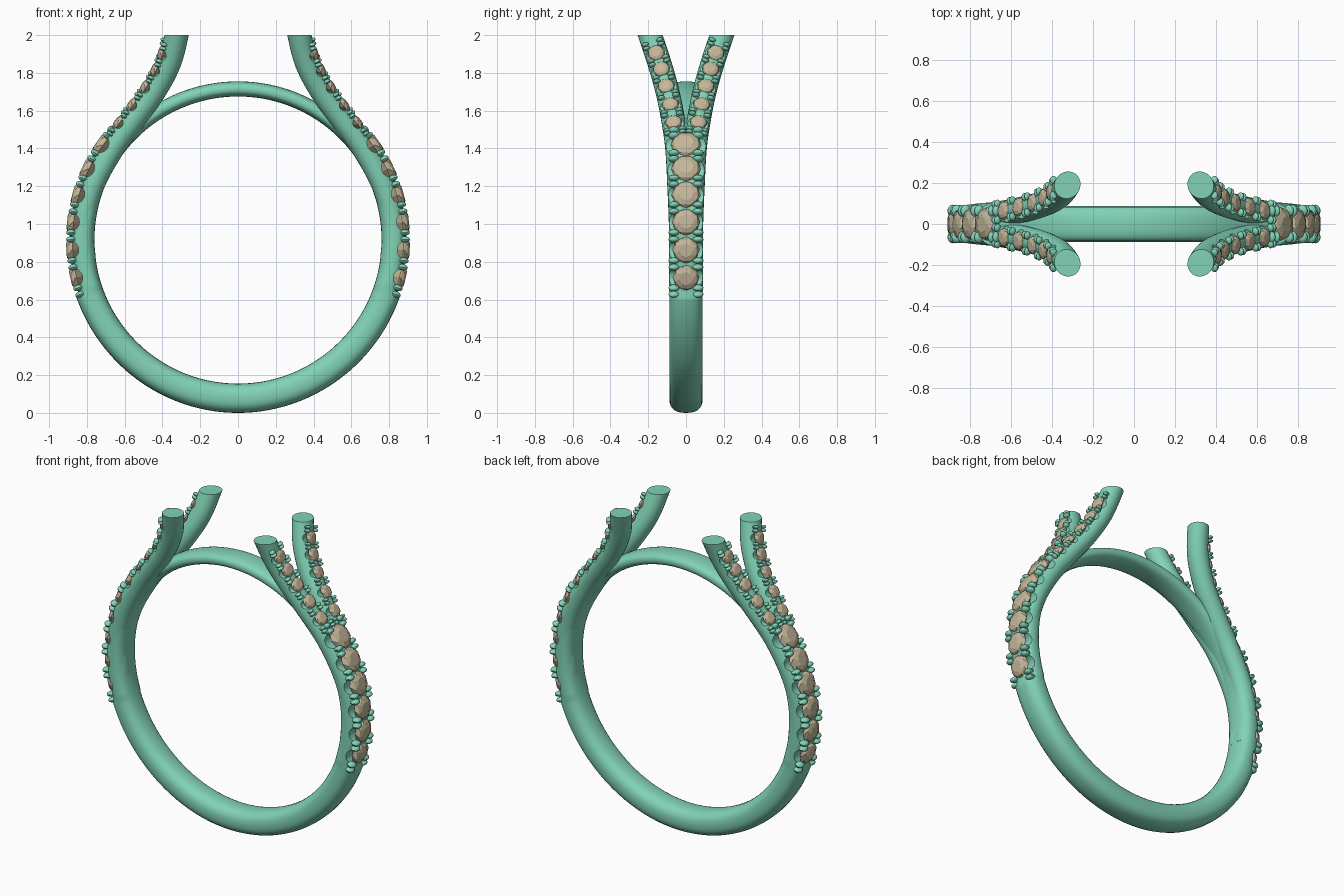
import bpy, bmesh, math
from mathutils import Vector, Matrix

if "Cube" in bpy.data.objects:
    bpy.data.objects.remove(bpy.data.objects["Cube"])

CZ, RI = 0.915, 0.76          # ring centre height, finger radius
X = Vector((1, 0, 0))


def material(name, color):
    m = bpy.data.materials.new(name)
    m.diffuse_color = color
    m.use_nodes = True
    m.node_tree.nodes["Principled BSDF"].inputs["Base Color"].default_value = m.diffuse_color
    return m


METAL = material("metal", (0.22, 0.65, 0.47, 1))
STONE = material("stone", (0.55, 0.47, 0.32, 1))


def make_object(name, bm, mat=None):
    bmesh.ops.recalc_face_normals(bm, faces=bm.faces)
    me = bpy.data.meshes.new(name)
    bm.to_mesh(me)
    bm.free()
    ob = bpy.data.objects.new(name, me)
    bpy.context.collection.objects.link(ob)
    if mat:
        me.materials.append(mat)
    return ob


def loft(bm, rings, closed=False):
    loops = [[bm.verts.new(p) for p in r] for r in rings]
    n = len(loops[0])
    for i in range(len(loops) if closed else len(loops) - 1):
        a, b = loops[i], loops[(i + 1) % len(loops)]
        for j in range(n):
            bm.faces.new((a[j], a[(j + 1) % n], b[(j + 1) % n], b[j]))
    if not closed:
        bm.faces.new(loops[0])
        bm.faces.new(loops[-1])


def frame(pos, t, n, b):
    m = Matrix((t, b, n)).transposed().to_4x4()
    m.translation = pos
    return m


def boolean(ob, cutter):
    m = ob.modifiers.new("settings", 'BOOLEAN')
    m.operation, m.solver, m.object = 'DIFFERENCE', 'EXACT', cutter
    cutter.hide_render = True
    cutter.hide_viewport = False


def mirror(ob, x=True, y=False):
    m = ob.modifiers.new("mirror", 'MIRROR')
    m.use_axis = (x, y, False)
    m.use_mirror_merge = False


def finish(ob, smooth=True):
    # bake modifiers, then smooth shade with sharp cut edges
    dg = bpy.context.evaluated_depsgraph_get()
    me = bpy.data.meshes.new_from_object(ob.evaluated_get(dg))
    ob.modifiers.clear()
    ob.data = me
    if smooth:
        bpy.ops.object.select_all(action='DESELECT')
        bpy.context.view_layer.objects.active = ob
        ob.select_set(True)
        bpy.ops.object.shade_smooth_by_angle(angle=math.radians(40))


# Arm centre line: smooth curve through a few points
PTS = [Vector(p) for p in ((.815, .026, .80), (.824, .028, 1.0), (.773, .036, 1.2),
       (.665, .047, 1.4), (.555, .068, 1.55), (.445, .098, 1.7),
       (.365, .14, 1.85), (.325, .19, 2.0), (.305, .23, 2.12))]
path = []
for i in range(len(PTS) - 1):
    p0, p1, p2, p3 = (PTS[max(i - 1, 0)], PTS[i], PTS[i + 1], PTS[min(i + 2, len(PTS) - 1)])
    for k in range(10):
        u = k / 10
        path.append(p1 * (2*u**3 - 3*u*u + 1) + p2 * (3*u*u - 2*u**3)
                    + (p2 - p0) * .5 * (u**3 - 2*u*u + u) + (p3 - p1) * .5 * (u**3 - u*u))
path.append(PTS[-1])


def arm_frame(i):
    t = (path[min(i + 1, len(path) - 1)] - path[max(i - 1, 0)]).normalized()
    n = (X - t * X.dot(t)).normalized()
    return frame(path[i], t, n, n.cross(t))


def arm_at(z, lift):
    i = min(range(len(path)), key=lambda k: abs(path[k].z - z))
    m = arm_frame(i)
    m.translation += m.col[2].xyz * lift + m.col[0].xyz * ((z - path[i].z) / m.col[0].z)
    return m


def ring_at(deg, r):
    a = math.radians(deg)
    e = Vector((math.cos(a), 0, math.sin(a)))
    t = Vector((-e.z, 0, e.x))
    return frame(e * r + Vector((0, 0, CZ)), t, e, e.cross(t))


# Band: variable rounded section swept round the finger
def lerp(a, b, u):
    u = max(0, min(1, u))
    return a + (b - a) * u * u * (3 - 2 * u)


bm = bmesh.new()
rings = []
for i in range(240):
    a = i * 1.5
    el = math.degrees(math.asin(math.sin(math.radians(a))))
    if el < -18.2:
        th, hw = lerp(.155, .148, (el + 90) / 70), .088
    else:
        th, hw = lerp(.13, .08, (el - 36) / 18), lerp(.091, .083, (el - 30) / 20)
    m = ring_at(a, RI + th / 2)
    ring = []
    for k in range(28):
        c, s = math.cos(k * math.tau / 28), math.sin(k * math.tau / 28)
        ring.append(m @ Vector((0, math.copysign(abs(s) ** .8, s) * hw,
                                math.copysign(abs(c) ** .8, c) * th / 2)))
    rings.append(ring)
loft(bm, rings, closed=True)
band = make_object("band", bm, METAL)

# Split arm: round rod trimmed flat at the top
bm = bmesh.new()
loft(bm, [[arm_frame(i) @ Vector((0, math.cos(k * math.tau / 24) * .063, math.sin(k * math.tau / 24) * .063))
           for k in range(24)] for i in range(len(path))])
cut = bmesh.ops.bisect_plane(bm, geom=bm.verts[:] + bm.edges[:] + bm.faces[:],
                             plane_co=(0, 0, 2), plane_no=(0, 0, 1), clear_outer=True)
bmesh.ops.holes_fill(bm, edges=[e for e in bm.edges if e.is_boundary])
arm = make_object("split_arms", bm, METAL)

# Stone seats: large on the shank, small on the arm
STEP = 9.6
main = [(-13 + STEP * i, .071 + (.002 * i)) for i in range(6)]
small_z = [1.505, 1.60, 1.70, 1.795, 1.89]


def cutter(name, mats, rad, length):
    bm = bmesh.new()
    for m in mats:
        bmesh.ops.create_cone(bm, cap_ends=True, segments=20, radius1=rad, radius2=rad, depth=length,
                              matrix=m @ Matrix.Rotation(math.pi / 2, 4, 'X'))
    return make_object(name, bm)


main_cut = cutter("shank_seat_cutter", [ring_at(d, .895) for d, r in main], .05, .3)
arm_cut = cutter("arm_seat_cutter", [arm_at(z, .062) for z in small_z], .03, .15)
boolean(arm, main_cut)
boolean(arm, arm_cut)
mirror(arm, True, True)
finish(arm)
mirror(main_cut)
boolean(band, main_cut)
finish(band)


# Faceted stones
def gem(bm, m, r):
    rings = []
    for f, h, off in ((.5, 0, 0), (.84, -.14, .5), (1, -.38, 0), (1, -.46, 0), (.1, -1.05, 0)):
        rings.append([m @ Vector((math.cos((k + off) * math.pi / 4) * r * f,
                                  math.sin((k + off) * math.pi / 4) * r * f, h * r)) for k in range(8)])
    loft(bm, rings)


bm = bmesh.new()
for d, r in main:
    gem(bm, ring_at(d, .91), r)
ob = make_object("shank_stones", bm, STONE)
mirror(ob)
finish(ob, False)
bm = bmesh.new()
for z in small_z:
    gem(bm, arm_at(z, .074), .046)
ob = make_object("arm_stones", bm, STONE)
mirror(ob, True, True)
finish(ob, False)


# Paired prongs gripping neighbouring stones
def prongs(bm, m, side, split, size):
    for s in (-1, 1):
        for q in (-1, 1):
            bmesh.ops.create_uvsphere(bm, u_segments=10, v_segments=8, radius=1, matrix=m @
                Matrix.Translation((q * split, s * side, 0)) @ Matrix.Diagonal((*size, 1)))


bm = bmesh.new()
for i in range(7):
    prongs(bm, ring_at(-13 + STEP * (i - .5), .884), .064, .018, (.017, .03, .026))
ob = make_object("shank_prongs", bm, METAL)
mirror(ob)
finish(ob)
bm = bmesh.new()
for i in range(6):
    prongs(bm, arm_at(1.458 + .0965 * i, .058), .04, .011, (.011, .02, .018))
ob = make_object("arm_prongs", bm, METAL)
mirror(ob, True, True)
finish(ob)

# Remove the helpers
for c in (main_cut, arm_cut):
    bpy.data.objects.remove(c)
